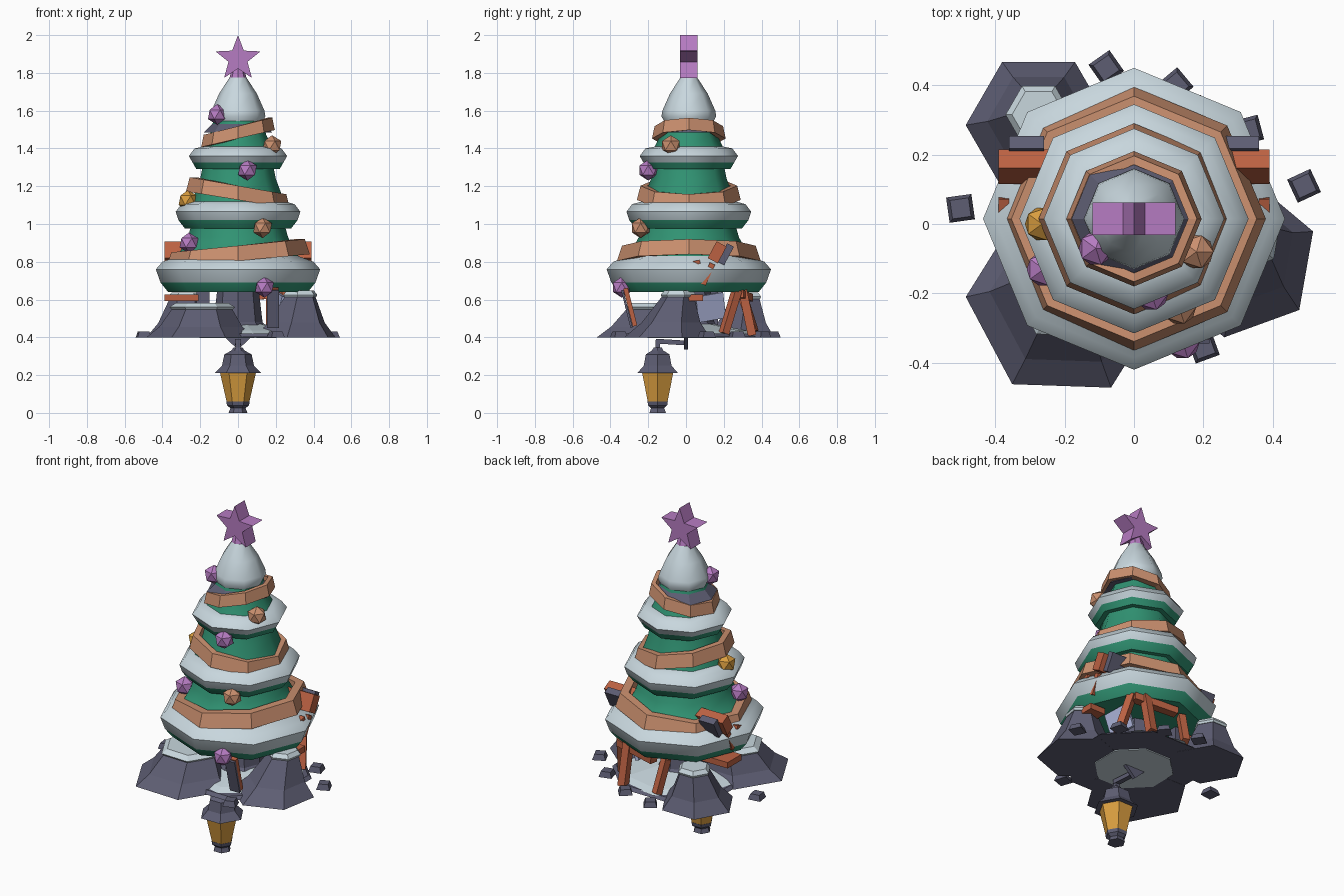
import bpy, bmesh, math
from mathutils import Vector, Matrix, Euler

if "Cube" in bpy.data.objects:
    bpy.data.objects.remove(bpy.data.objects["Cube"])


def material(name, rgb):
    m = bpy.data.materials.new(name)
    m.diffuse_color = (*rgb, 1)
    m.use_nodes = True
    m.node_tree.nodes["Principled BSDF"].inputs["Base Color"].default_value = m.diffuse_color
    return m


SNOW = material("snow", (0.58, 0.68, 0.73))
GREEN = material("fir_green", (0.03, 0.29, 0.17))
STONE = material("dark_stone", (0.11, 0.11, 0.17))
RIBBON = material("tan_ribbon", (0.60, 0.28, 0.16))
RUST = material("rust_wood", (0.50, 0.12, 0.055))
PURPLE = material("purple", (0.47, 0.20, 0.54))
AMBER = material("amber", (0.70, 0.34, 0.05))
ICE = material("pale_ice", (0.38, 0.42, 0.64))
CY = 0.015                      # tree axis in y


def finish(name, bm, mats, smooth=None):
    bmesh.ops.recalc_face_normals(bm, faces=bm.faces)
    me = bpy.data.meshes.new(name)
    bm.to_mesh(me)
    bm.free()
    for m in mats:
        me.materials.append(m)
    ob = bpy.data.objects.new(name, me)
    bpy.context.collection.objects.link(ob)
    if smooth:
        bpy.ops.object.select_all(action='DESELECT')
        ob.select_set(True)
        bpy.context.view_layer.objects.active = ob
        bpy.ops.object.shade_smooth_by_angle(angle=math.radians(smooth))
    return ob


def lathe(name, profile, n, mats, loc=(0, 0), rule=None, phase=0, shift=(0, 0), smooth=None):
    """n-sided turned solid; profile is (radius, z); shift slides the top sideways."""
    bm = bmesh.new()
    z0, z1 = profile[0][1], max(p[1] for p in profile)
    rings = []
    for r, z in profile:
        f = (z - z0) / (z1 - z0)
        rings.append([bm.verts.new((loc[0] + shift[0] * f + r * math.cos(a),
                                    loc[1] + shift[1] * f + r * math.sin(a), z))
                      for a in (math.radians(phase) + math.tau * i / n for i in range(n))])
    idx = rule or [0] * (len(profile) - 1)
    for k in range(len(rings) - 1):
        for i in range(n):
            j = (i + 1) % n
            f = bm.faces.new((rings[k][i], rings[k][j], rings[k + 1][j], rings[k + 1][i]))
            f.material_index = idx[k]
    bm.faces.new(rings[0]).material_index = idx[0]
    bm.faces.new(rings[-1]).material_index = idx[-1]
    return finish(name, bm, mats, smooth)


def box(name, size, loc, mat, rot=(0, 0, 0)):
    bm = bmesh.new()
    e = Euler([math.radians(a) for a in rot]).to_matrix().to_4x4()
    bmesh.ops.create_cube(bm, size=1, matrix=Matrix.Translation(loc) @ e @ Matrix.Diagonal((*size, 1)))
    return finish(name, bm, [mat])


def bar(name, a, b, w, h, mat):
    """Square bar from point a to point b."""
    a, b = Vector(a), Vector(b)
    q = (b - a).to_track_quat('Z', 'Y').to_matrix().to_4x4()
    bm = bmesh.new()
    bmesh.ops.create_cube(bm, size=1, matrix=Matrix.Translation((a + b) / 2) @ q
                          @ Matrix.Diagonal((w, h, (b - a).length, 1)))
    return finish(name, bm, [mat])


# Fir tiers: green skirt, snow roll, green cone rising into the next tier
tiers = [
    ("lower_tier", [(0.37, 0.64), (0.41, 0.69), (0.435, 0.76), (0.40, 0.80), (0.32, 0.83), (0.265, 0.93), (0.24, 1.02)]),
    ("middle_tier", [(0.28, 0.975), (0.315, 1.02), (0.33, 1.065), (0.30, 1.105), (0.245, 1.12), (0.20, 1.24), (0.18, 1.34)]),
    ("upper_tier", [(0.22, 1.29), (0.24, 1.325), (0.26, 1.36), (0.23, 1.40), (0.18, 1.41), (0.15, 1.47), (0.13, 1.55)]),
]
for name, prof in tiers:
    lathe(name, prof, 8, [GREEN, SNOW], (0, CY), [0, 1, 1, 1, 0, 0], smooth=50)
lathe("top_collar", [(0.18, 1.485), (0.17, 1.495), (0.13, 1.535)], 8, [STONE], (0, CY))
lathe("top_snow", [(0.12, 1.525), (0.145, 1.57), (0.14, 1.60), (0.10, 1.69), (0.045, 1.775)], 8, [SNOW], (0, CY), smooth=50)


# Tilted ribbon garlands
def garland(name, r, z, h, slope):
    bm = bmesh.new()
    loops = []
    for rr, dz in ((r, -h / 2), (r * 0.93, h / 2), (r * 0.8, h / 2), (r * 0.8, -h / 2)):
        loops.append([bm.verts.new((rr * math.cos(a), CY + rr * math.sin(a), z + dz + slope * math.cos(a)))
                      for a in (math.tau * i / 8 for i in range(8))])
    for k in range(4):
        for i in range(8):
            j = (i + 1) % 8
            bm.faces.new((loops[k][i], loops[k][j], loops[(k + 1) % 4][j], loops[(k + 1) % 4][i]))
    return finish(name, bm, [RIBBON])


garland("lower_garland", 0.38, 0.845, 0.08, 0.035)
garland("middle_garland", 0.275, 1.165, 0.075, -0.045)
garland("upper_garland", 0.195, 1.485, 0.065, 0.045)

# Baubles
for i, (x, y, z, m) in enumerate([
        (-0.11, -0.07, 1.58, PURPLE), (0.18, -0.08, 1.415, RIBBON), (0.05, -0.20, 1.285, PURPLE),
        (-0.265, 0.0, 1.125, AMBER), (0.13, -0.24, 0.98, RIBBON), (-0.26, -0.13, 0.90, PURPLE),
        (0.14, -0.34, 0.665, PURPLE)]):
    bm = bmesh.new()
    bmesh.ops.create_icosphere(bm, subdivisions=1, radius=0.055, matrix=Matrix.Translation((x, y, z)))
    finish(f"bauble_{i}", bm, [m])

# Star and its socket
bm = bmesh.new()
pts = []
for i in range(10):
    r, a = (0.053 if i % 2 else 0.125), math.pi / 2 + math.pi * i / 5
    pts.append(bm.verts.new((r * math.cos(a), CY - 0.047, 1.875 + r * math.sin(a))))
face = bm.faces.new(pts)
ext = bmesh.ops.extrude_face_region(bm, geom=[face])
bmesh.ops.translate(bm, vec=(0, 0.094, 0), verts=[v for v in ext["geom"] if isinstance(v, bmesh.types.BMVert)])
finish("star", bm, [PURPLE])
lathe("star_socket", [(0.05, 1.755), (0.03, 1.83)], 8, [PURPLE], (0, CY))

# Trunk, ground slab and snow patches
lathe("trunk", [(0.19, 0.41), (0.13, 0.48), (0.11, 0.65)], 8, [STONE], (0, 0.02))
lathe("ground_slab", [(0.38, 0.402), (0.36, 0.42)], 8, [STONE], (0.02, 0.02), phase=22)
lathe("ground_snow", [(0.35, 0.418), (0.30, 0.436), (0.12, 0.47)], 8, [SNOW], (0.02, 0.03), phase=10)
lathe("underside_snow", [(0.22, 0.396), (0.22, 0.404)], 8, [SNOW], (0, 0), phase=22)

# Rocks: (centre, base radius, top radius, top height, phase, top shift)
for name, c, r, t, h, ph, sh in [
        ("front_left_rock", (-0.20, -0.22), 0.285, 0.155, 0.56, -2, (0.01, 0.05)),
        ("right_rock", (0.30, -0.10), 0.23, 0.085, 0.625, 20, (0.03, 0.06)),
        ("back_left_rock", (-0.275, 0.285), 0.21, 0.085, 0.615, 0, (0.0, 0.03))]:
    mid = t + (r - t) * 0.5
    lathe(name, [(r, 0.40), (mid, 0.40 + (h - 0.40) * 0.35), (t * 1.05, h - 0.015), (t * 0.9, h)], 6,
          [STONE], c, phase=ph, shift=sh)
    lathe(name + "_snow", [(t * 1.05, h - 0.012), (t * 1.12, h), (t * 0.9, h + 0.022)], 6, [SNOW],
          (c[0] + sh[0], c[1] + sh[1]), phase=ph)

# Scattered pebbles
for i, (x, y, a) in enumerate([(-0.50, 0.045, 8), (0.49, 0.11, 25), (-0.08, 0.45, 35),
                               (0.20, -0.355, 20), (0.33, 0.27, 15), (0.12, 0.40, 40)]):
    lathe(f"pebble_{i}", [(0.052, 0.40), (0.038, 0.432)], 4, [STONE], (x, y), phase=45 + a)

# Broken timber frame poking out of the tree
box("cross_beam", (0.78, 0.06, 0.10), (0, 0.165, 0.85), RUST, (-28, 0, 0))
for s in (-1, 1):
    box("beam_bracket", (0.10, 0.04, 0.11), (s * 0.31, 0.21, 0.84), STONE, (-28, 0, 0))
    bar("beam_strut", (s * 0.365, 0.14, 0.79), (s * 0.365, 0.09, 0.68), 0.03, 0.03, RUST)
    box("beam_chip", (0.03, 0.05, 0.02), (s * 0.375, 0.05, 0.795), RUST, (15, 0, 0))
box("left_plank", (0.18, 0.13, 0.035), (-0.30, 0.10, 0.61), RUST)
box("right_plank", (0.10, 0.12, 0.035), (0.33, 0.03, 0.61), RUST)
box("stone_post", (0.07, 0.06, 0.22), (-0.185, 0.14, 0.555), STONE)
bar("back_post", (0.17, 0.35, 0.41), (0.17, 0.30, 0.65), 0.045, 0.045, RUST)
bar("side_post", (0.28, 0.20, 0.42), (0.24, 0.27, 0.65), 0.045, 0.04, RUST)
bar("rear_rail", (-0.02, 0.33, 0.61), (0.24, 0.28, 0.63), 0.05, 0.04, RUST)
bar("rear_stub", (-0.06, 0.36, 0.43), (-0.08, 0.30, 0.62), 0.04, 0.04, RUST)
bar("front_plank", (0.185, -0.27, 0.46), (0.185, -0.32, 0.66), 0.06, 0.025, RUST)
bar("front_plank_face", (0.185, -0.288, 0.45), (0.185, -0.338, 0.65), 0.065, 0.012, STONE)
box("ice_shard", (0.02, 0.15, 0.14), (0.21, 0.13, 0.56), ICE, (10, 12, 15))

# Hanging lantern with bracket
L = (0, -0.15)
lathe("lantern_foot", [(0.05, 0.0), (0.04, 0.025), (0.058, 0.04), (0.062, 0.06)], 6, [STONE], L)
lathe("lantern_glass", [(0.06, 0.058), (0.095, 0.212)], 6, [AMBER], L)
lathe("lantern_roof", [(0.125, 0.21), (0.085, 0.25), (0.072, 0.31), (0.035, 0.33), (0.025, 0.345)], 6, [STONE], L)
bar("hook_stem", (0, -0.15, 0.33), (0, -0.15, 0.385), 0.025, 0.025, STONE)
bar("hook_arm", (0, -0.16, 0.38), (0, 0.0, 0.37), 0.03, 0.025, STONE)
bm = bmesh.new()
tri = [bm.verts.new(p) for p in ((-0.07, -0.01, 0.40), (0.0, -0.01, 0.335), (0.07, -0.01, 0.40))]
ext = bmesh.ops.extrude_face_region(bm, geom=[bm.faces.new(tri)])
bmesh.ops.translate(bm, vec=(0, 0.02, 0), verts=[v for v in ext["geom"] if isinstance(v, bmesh.types.BMVert)])
finish("hook_plate", bm, [STONE])
